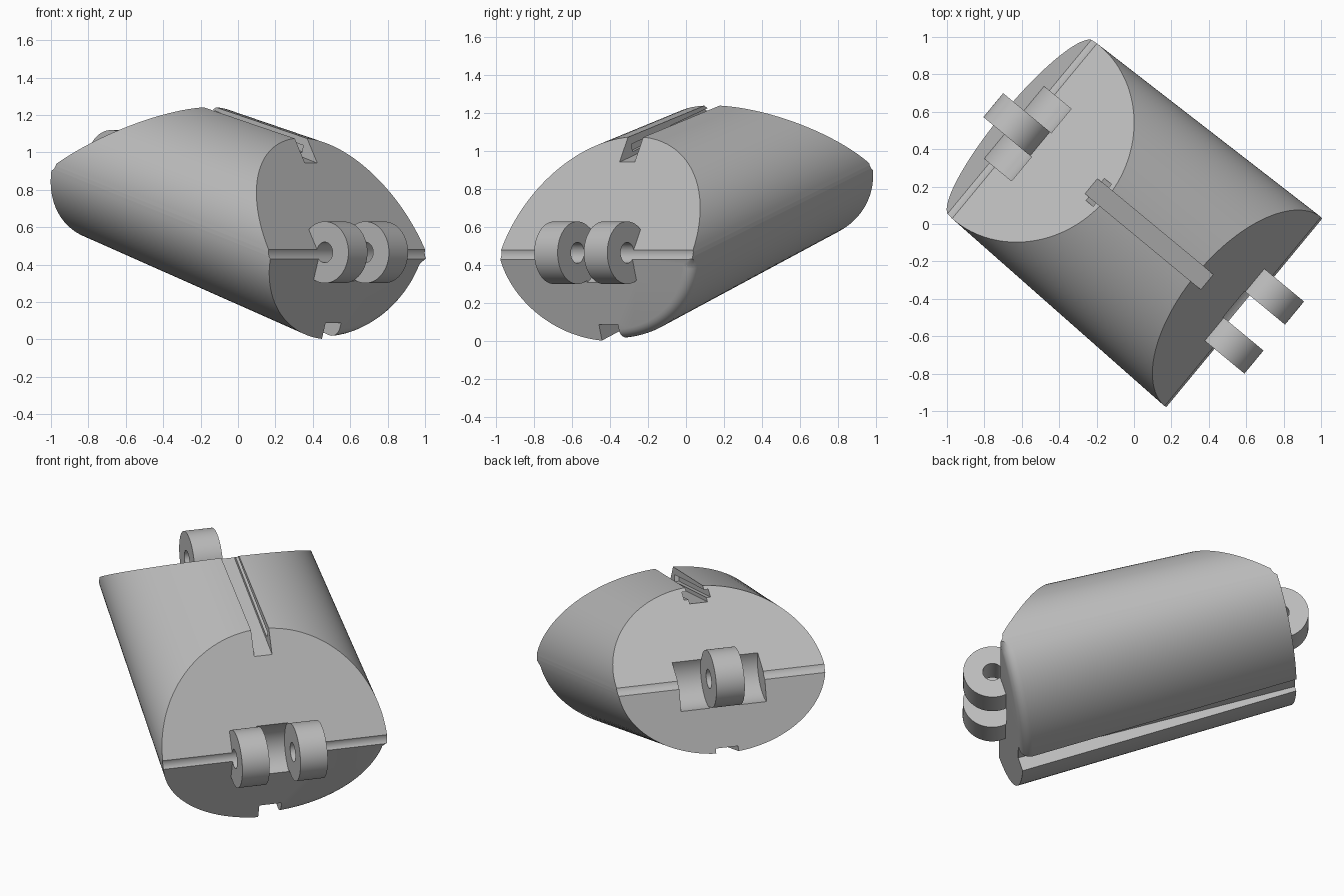
import bpy, bmesh, math
from mathutils import Matrix, Vector

if "Cube" in bpy.data.objects:
    bpy.data.objects.remove(bpy.data.objects["Cube"])

grey = bpy.data.materials.new("plain_grey")
grey.use_nodes = True
GREY = (0.5, 0.5, 0.5, 1)
grey.diffuse_color = GREY
grey.node_tree.nodes["Principled BSDF"].inputs["Base Color"].default_value = GREY

EDGE, SLANT, PIVOT = 0.815, 0.79, 0.846      # lower end, upper end and hinge axis, along the link
KNUCKLE_R, POCKET_R, HOLE_R = 0.165, 0.175, 0.055


def make(name, bm):
    bmesh.ops.recalc_face_normals(bm, faces=bm.faces)
    mesh = bpy.data.meshes.new(name)
    bm.to_mesh(mesh)
    bm.free()
    ob = bpy.data.objects.new(name, mesh)
    mesh.materials.append(grey)
    bpy.context.collection.objects.link(ob)
    return ob


def barrel(name, x, y0, y1, r):
    """Cylinder lying across the link."""
    bm = bmesh.new()
    bmesh.ops.create_cone(bm, cap_ends=True, segments=64, radius1=r, radius2=r, depth=y1 - y0,
                          matrix=Matrix.Translation((x, (y0 + y1) / 2, 0)) @ Matrix.Rotation(math.pi / 2, 4, 'X'))
    return make(name, bm)


def box(name, lo, hi):
    bm = bmesh.new()
    lo, hi = Vector(lo), Vector(hi)
    bmesh.ops.create_cube(bm, size=1, matrix=Matrix.Translation((lo + hi) / 2) @ Matrix.Diagonal((*(hi - lo), 1)))
    return make(name, bm)


def combine(target, tool, operation):
    mod = target.modifiers.new(tool.name, 'BOOLEAN')
    mod.object, mod.operation, mod.solver = tool, operation, 'EXACT'
    tool.hide_render = True
    bpy.context.view_layer.objects.active = target
    bpy.ops.object.modifier_apply(modifier=mod.name)
    bpy.data.objects.remove(tool)


# Tapered oval body with upright lower ends
bm = bmesh.new()
N = 128
rings = []
for x, half_w, half_h in ((-EDGE, 0.607, 0.437), (EDGE, 0.657, 0.495)):
    angles = [2 * math.pi * (i + 0.5) / N for i in range(N)]
    rings.append([bm.verts.new((x, half_w * math.cos(t), half_h * math.sin(t))) for t in angles])
for i in range(N):
    j = (i + 1) % N
    bm.faces.new((rings[0][i], rings[0][j], rings[1][j], rings[1][i]))
for ring in rings:
    bm.faces.new(ring)

# Slanted upper ends
for side in (-1, 1):
    cut = bmesh.ops.bisect_plane(bm, geom=bm.verts[:] + bm.edges[:] + bm.faces[:], clear_outer=True,
                                 plane_co=(side * SLANT, 0, 0), plane_no=(side, 0, 1))
    bmesh.ops.holes_fill(bm, edges=[e for e in cut["geom_cut"] if isinstance(e, bmesh.types.BMEdge)])

# Rounded lower rim on the left half of the front end
bmesh.ops.recalc_face_normals(bm, faces=bm.faces)
rim = [e for e in bm.edges if all(abs(v.co.x - EDGE) < 1e-4 and v.co.y > 0 and v.co.z < -0.04 for v in e.verts)]
bmesh.ops.bevel(bm, geom=rim, offset=0.06, offset_type='OFFSET', segments=6, profile=0.5, affect='EDGES')
body = make("link_body", bm)

# Clearance pockets, grooves, then knuckles and the pin hole
combine(body, barrel("front_pocket", PIVOT, -0.09, 0.09, POCKET_R), 'DIFFERENCE')
for side in (-1, 1):
    y0, y1 = sorted((side * 0.083, side * 0.25))
    combine(body, barrel("back_pocket", -PIVOT, y0, y1, POCKET_R), 'DIFFERENCE')
combine(body, box("top_groove", (-1, -0.052, 0.37), (1, 0.052, 1)), 'DIFFERENCE')
combine(body, box("top_groove_undercut", (-1, -0.077, 0.392), (0.3, 0.077, 0.432)), 'DIFFERENCE')
combine(body, box("bottom_groove", (-1, -0.065, -1), (1, 0.065, -0.405)), 'DIFFERENCE')
for side in (-1, 1):
    y0, y1 = sorted((side * 0.09, side * 0.25))
    combine(body, barrel("front_knuckle", PIVOT, y0, y1, KNUCKLE_R), 'UNION')
combine(body, barrel("back_knuckle", -PIVOT, -0.083, 0.083, KNUCKLE_R), 'UNION')
for side in (-1, 1):
    combine(body, barrel("pin_hole", side * PIVOT, -1, 1, HOLE_R), 'DIFFERENCE')

# Smooth shading with sharp edges, then the tilted pose
bpy.ops.object.select_all(action='DESELECT')
body.select_set(True)
bpy.context.view_layer.objects.active = body
bpy.ops.object.shade_smooth_by_angle(angle=math.radians(30))
turn = Matrix.Rotation(math.radians(-39.6), 4, 'Z')
body.matrix_world = (turn @ Matrix.Translation((-0.01, 0.01, 0.71))
                     @ Matrix.Rotation(math.radians(16.8), 4, 'Y'))
